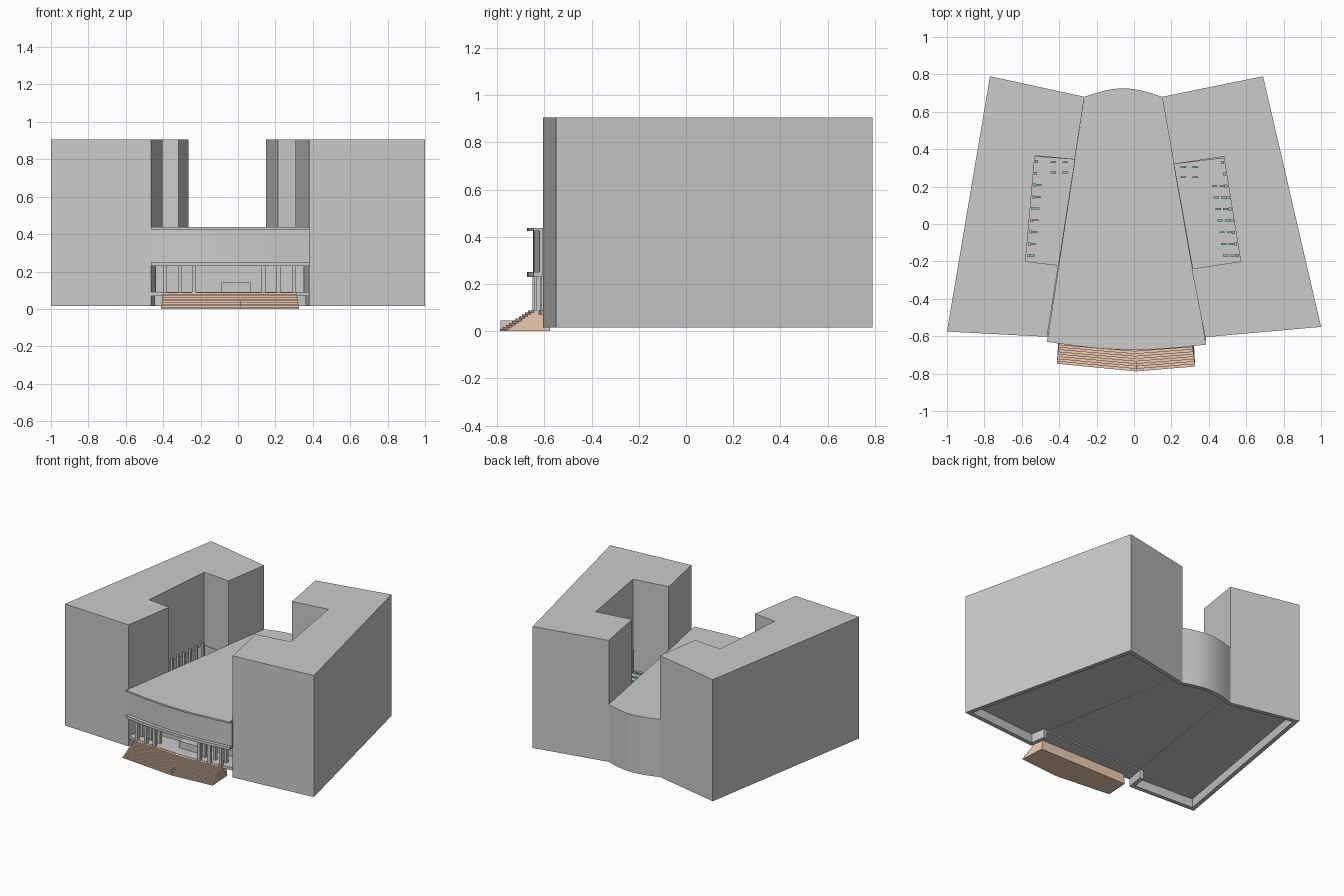
import bpy, bmesh, math
from mathutils import Vector

if "Cube" in bpy.data.objects:
    bpy.data.objects.remove(bpy.data.objects["Cube"])


def make_object(name, bm, color=None, smooth=False):
    bmesh.ops.recalc_face_normals(bm, faces=bm.faces[:])
    mesh = bpy.data.meshes.new(name)
    bm.to_mesh(mesh)
    bm.free()
    ob = bpy.data.objects.new(name, mesh)
    bpy.context.collection.objects.link(ob)
    if color:
        mat = bpy.data.materials.get(color[0]) or bpy.data.materials.new(color[0])
        mat.diffuse_color = color[1]
        mat.use_nodes = True
        mat.node_tree.nodes["Principled BSDF"].inputs["Base Color"].default_value = mat.diffuse_color
        mesh.materials.append(mat)
    if smooth:
        bpy.ops.object.select_all(action='DESELECT')
        ob.select_set(True)
        bpy.context.view_layer.objects.active = ob
        bpy.ops.object.shade_smooth_by_angle(angle=math.radians(30))
    return ob


def add_prism(bm, outline, z0, z1):
    lo = [bm.verts.new((x, y, z0)) for x, y in outline]
    hi = [bm.verts.new((x, y, z1)) for x, y in outline]
    bm.faces.new(lo[::-1])
    bm.faces.new(hi)
    n = len(lo)
    for i in range(n):
        j = (i + 1) % n
        bm.faces.new((lo[i], lo[j], hi[j], hi[i]))


def prism(name, outline, z0, z1, color=None, smooth=False):
    bm = bmesh.new()
    add_prism(bm, outline, z0, z1)
    return make_object(name, bm, color, smooth)


def posts(name, points, sx, sy, z0, z1, color=None):
    bm = bmesh.new()
    for x, y in points:
        add_prism(bm, [(x - sx, y - sy), (x + sx, y - sy), (x + sx, y + sy), (x - sx, y + sy)], z0, z1)
    return make_object(name, bm, color)


def lerp(a, b, t):
    return (a[0] + (b[0] - a[0]) * t, a[1] + (b[1] - a[1]) * t)


def front_y(x):
    t = (x + 0.465) / 0.85
    return -0.63 - 0.015 * t - 0.035 * math.sin(math.pi * t)


def front_arc(back=0.0, n=14):
    xs = [-0.465 + 0.85 * i / n for i in range(n + 1)]
    return [(x, front_y(x) + back) for x in xs]


TEAL = ("teal", (0.25, 0.55, 0.48, 1))
PEACH = ("peach", (0.85, 0.60, 0.44, 1))

# Wings: solid base, deeper arcade level, upper floors with a courtyard notch
wings = {
    "left": ([(-0.465, -0.603), (-1.0, -0.575), (-0.77, 0.79), (-0.265, 0.68)],
             [(-0.317, 0.345), (-0.53, 0.365), (-0.58, -0.2), (-0.404, -0.22)], -1),
    "right": ([(0.38, -0.605), (1.0, -0.55), (0.69, 0.79), (0.15, 0.68)],
              [(0.213, 0.32), (0.48, 0.36), (0.57, -0.2), (0.308, -0.24)], 1),
}
for side, (body, notch, s) in wings.items():
    prism(side + "_wing_base", body, 0.08, 0.235)
    deep = [notch[0], (notch[1][0] + 0.07 * s, notch[1][1]), (notch[2][0] + 0.07 * s, notch[2][1]), notch[3]]
    prism(side + "_wing_arcade", body + deep, 0.235, 0.37)
    prism(side + "_wing_upper", body + notch, 0.37, 0.905)
    # courtyard columns beside the long wall and beside the back wall
    a, b = notch[1], notch[2]
    pts = [lerp(a, b, (i + 0.5) / 9) for i in range(9)]
    posts(side + "_courtyard_columns", [(x - 0.012 * s, y) for x, y in pts], 0.008, 0.008, 0.235, 0.4)
    # small courtyard seats
    seats = [(x - 0.035 * s, y) for x, y in pts[2:]]
    if s > 0:
        seats += [(x - 0.075, y) for x, y in pts[2:]]
    c = notch[0]
    seats += [(c[0] + dx * s, c[1] - dy) for dx in (0.05, 0.115) for dy in (0.015, 0.07)]
    posts(side + "_courtyard_seats", seats, 0.014, 0.005, 0.235, 0.25, TEAL)

# Central hall with curved rear wall
rear = [(0.15 - 0.415 * i / 14, 0.68 + 0.045 * math.sin(math.pi * i / 14)) for i in range(15)]
prism("central_hall_lower", [(-0.44, -0.47), (0.352, -0.47)] + rear, 0.08, 0.235, smooth=True)
prism("central_hall_upper", front_arc(0.025) + rear, 0.235, 0.425, smooth=True)
prism("central_roof", front_arc() + rear, 0.425, 0.437, smooth=True)
prism("portico_ceiling", front_arc() + [(0.36, -0.47), (-0.44, -0.47)], 0.23, 0.25, smooth=True)
prism("portico_floor", front_arc(0.03) + [(0.36, -0.47), (-0.44, -0.47)], 0.07, 0.09, smooth=True)

# Portico columns in two rows, and the entrance desk
cols = [(x, front_y(x) + d) for x in (-0.39, -0.31, -0.235, 0.135, 0.215, 0.30) for d in (0.03, 0.09)]
posts("portico_columns", cols, 0.011, 0.011, 0.075, 0.235)
posts("entrance_desk", [(-0.01, -0.53)], 0.078, 0.03, 0.09, 0.14)

# Foundation wall around the recessed underside, open at the entrance
path = [Vector(p) for p in [(0.36, -0.47), (0.38, -0.605), (1.0, -0.55), (0.69, 0.79)] + rear
        + [(-0.77, 0.79), (-1.0, -0.575), (-0.465, -0.603), (-0.445, -0.47)]]
inner = []
for i, p in enumerate(path):
    d0 = (p - path[i - 1]).normalized() if i else (path[1] - p).normalized()
    d1 = (path[i + 1] - p).normalized() if i < len(path) - 1 else d0
    n0, n1 = Vector((-d0.y, d0.x)), Vector((-d1.y, d1.x))
    m = n0 + n1
    inner.append(p + m * (0.03 * 2 / m.length_squared))
prism("foundation_wall", [p[:] for p in path] + [p[:] for p in reversed(inner)], 0.015, 0.08)

# Entrance stairs: stacked treads stepping back
bm = bmesh.new()
low = [(-0.412, -0.747), (0.012, -0.788), (0.327, -0.762)]
top = [(-0.402, -0.635), (0.005, -0.668), (0.312, -0.645)]
STEPS = 10
for i in range(STEPS):
    front = [lerp(a, b, i / (STEPS - 1)) for a, b in zip(low, top)]
    add_prism(bm, front + [(front[2][0] - 0.01, -0.575), (front[0][0] + 0.01, -0.575)],
              0.088 * i / STEPS, 0.088 * (i + 1) / STEPS)
make_object("entrance_stairs", bm, PEACH)

# Centre rail on the stairs
posts("stair_rail", [(0.012, -0.75)], 0.002, 0.035, 0.005, 0.045)
